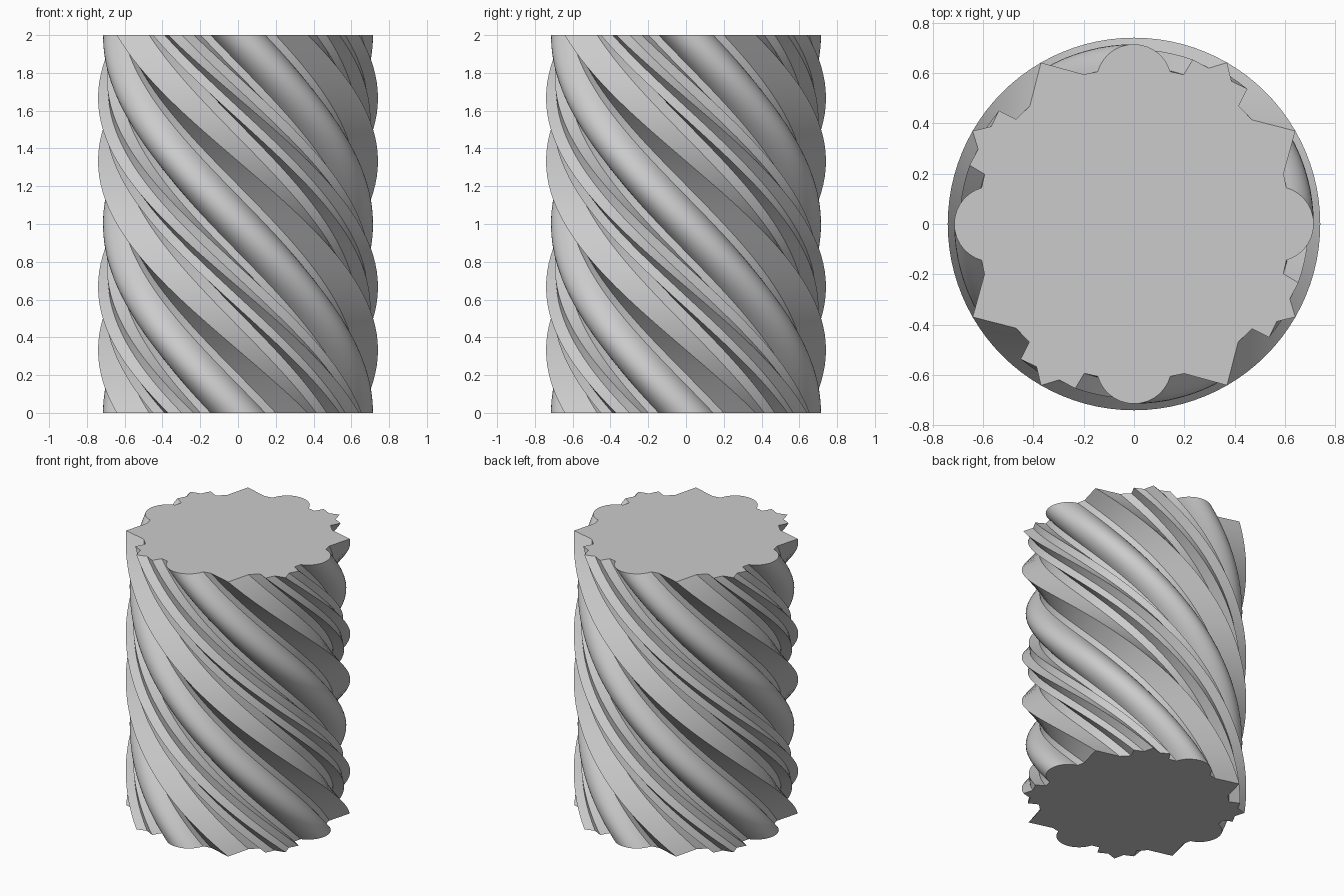
import bpy
import bmesh
from math import sin, cos, pi, radians
from mathutils import Matrix, Vector

cube = bpy.data.objects.get("Cube")
if cube:
    bpy.data.objects.remove(cube, do_unlink=True)

HEIGHT = 2.0
TWIST = -pi          # half a turn over the full height
STEPS = 48

# Plain grey material
grey = bpy.data.materials.new("plain grey")
grey.use_nodes = True
colour = (0.6, 0.6, 0.6, 1.0)
grey.diffuse_color = colour
grey.node_tree.nodes["Principled BSDF"].inputs["Base Color"].default_value = colour

# One quarter of the cross-section: round flute, then notched ridges
BUMP_CENTRE, BUMP_RADIUS, BUMP_ARC = 0.565, 0.15, radians(74)
ARC_SEGMENTS = 14
quarter = []
for i in range(ARC_SEGMENTS + 1):
    a = BUMP_ARC * (2 * i / ARC_SEGMENTS - 1)
    quarter.append(Vector((BUMP_CENTRE + BUMP_RADIUS * cos(a), BUMP_RADIUS * sin(a), 0)))
ridges = [(0.595, 0.2), (0.642, 0.37), (0.47, 0.414), (0.417, 0.47), (0.451, 0.537),
          (0.388, 0.568), (0.37, 0.642), (0.298, 0.62), (0.234, 0.654), (0.198, 0.594)]
quarter += [Vector((x, y, 0)) for x, y in ridges]

# Full cross-section by four-fold rotation
profile = [Matrix.Rotation(k * pi / 2, 3, 'Z') @ p for k in range(4) for p in quarter]

# Twisted column: rotated copies of the section, bridged ring to ring
bm = bmesh.new()
rings = []
for s in range(STEPS + 1):
    t = s / STEPS
    turn = Matrix.Rotation(TWIST * t, 3, 'Z')
    lift = Vector((0, 0, HEIGHT * t))
    rings.append([bm.verts.new(turn @ p + lift) for p in profile])

n = len(profile)
for low, high in zip(rings, rings[1:]):
    for i in range(n):
        j = (i + 1) % n
        bm.faces.new((low[i], low[j], high[j], high[i]))

# Flat end caps
bm.faces.new(rings[-1])
bm.faces.new(rings[0][::-1])

mesh = bpy.data.meshes.new("twisted_column")
bm.to_mesh(mesh)
bm.free()
mesh.materials.append(grey)
column = bpy.data.objects.new("twisted_column", mesh)
bpy.context.collection.objects.link(column)

# Smooth along the flutes, crisp on the ridges
bpy.ops.object.select_all(action='DESELECT')
column.select_set(True)
bpy.context.view_layer.objects.active = column
bpy.ops.object.shade_smooth_by_angle(angle=radians(25))
